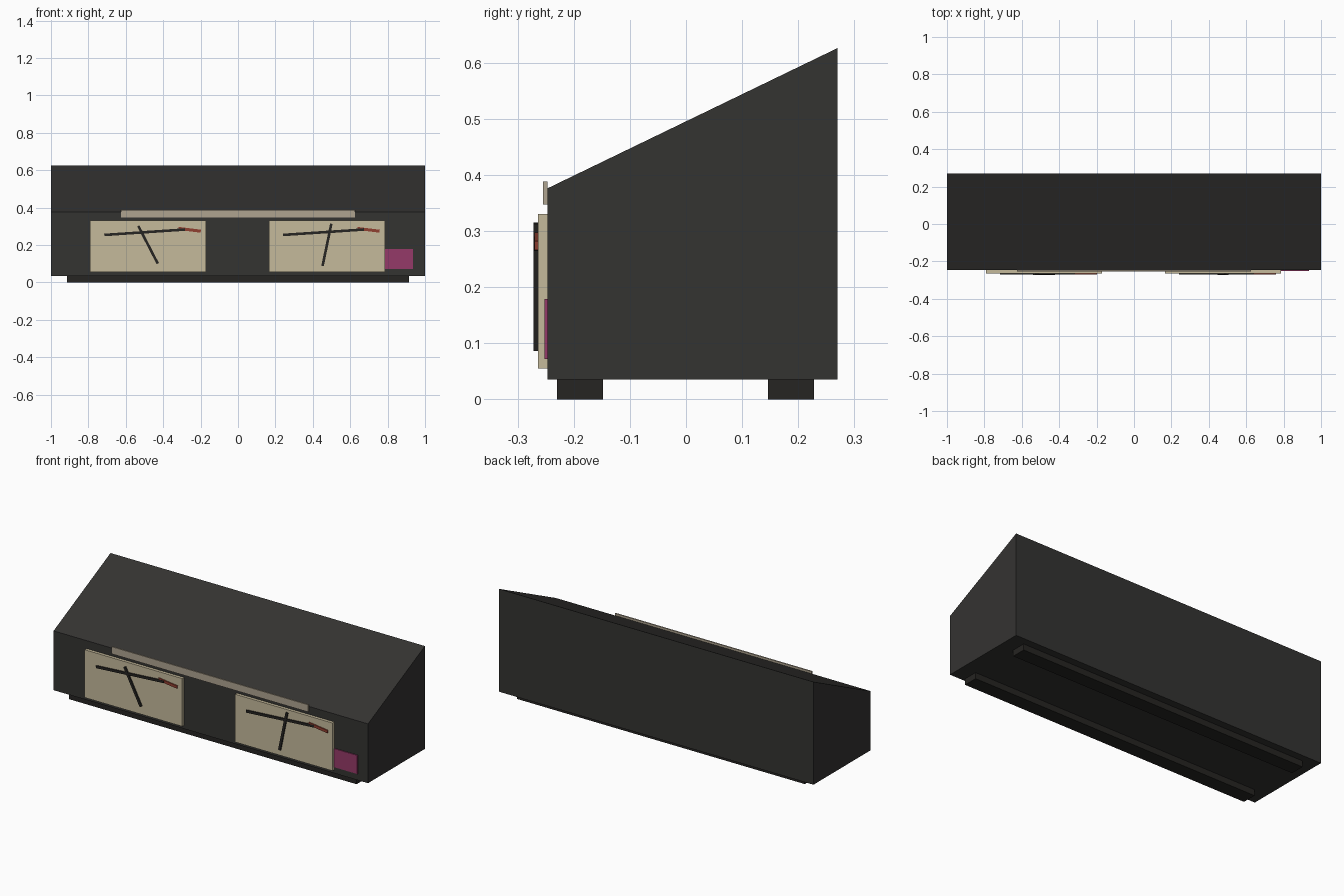
import bpy, bmesh, math

if "Cube" in bpy.data.objects:
    bpy.data.objects.remove(bpy.data.objects["Cube"])


def material(name, rgb):
    m = bpy.data.materials.new(name)
    m.diffuse_color = (*rgb, 1)
    m.use_nodes = True
    m.node_tree.nodes["Principled BSDF"].inputs["Base Color"].default_value = m.diffuse_color
    return m


CHARCOAL = material("charcoal", (0.034, 0.033, 0.031))
BLACK = material("black", (0.019, 0.018, 0.016))
CREAM = material("cream", (0.56, 0.49, 0.33))
TAN = material("tan", (0.43, 0.37, 0.28))
MAGENTA = material("magenta", (0.30, 0.042, 0.14))
RED = material("red", (0.28, 0.05, 0.03))


def finish(name, bm, mat):
    bmesh.ops.recalc_face_normals(bm, faces=bm.faces)
    me = bpy.data.meshes.new(name)
    bm.to_mesh(me)
    bm.free()
    me.materials.append(mat)
    ob = bpy.data.objects.new(name, me)
    bpy.context.collection.objects.link(ob)
    return ob


def box(name, x, y, z, mat):
    bm = bmesh.new()
    bmesh.ops.create_cube(bm, size=1)
    for v in bm.verts:
        v.co = [sum(r) / 2 + c * (r[1] - r[0]) for c, r in zip(v.co, (x, y, z))]
    return finish(name, bm, mat)


def bar(name, a, b, width, y, mat):
    """Thin flat bar on the front, running from a to b in (x, z)."""
    dx, dz = b[0] - a[0], b[1] - a[1]
    length = math.hypot(dx, dz)
    ob = box(name, (-length / 2, length / 2), (y[0] - y[1], 0), (-width / 2, width / 2), mat)
    ob.location = ((a[0] + b[0]) / 2, y[1], (a[1] + b[1]) / 2)
    ob.rotation_euler.y = -math.atan2(dz, dx)
    return ob


# Wedge-shaped cabinet: side profile extruded across x
bm = bmesh.new()
profile = [(-0.247, 0.035), (0.27, 0.035), (0.27, 0.626), (-0.247, 0.376)]
face = bm.faces.new([bm.verts.new((-1, y, z)) for y, z in profile])
ext = bmesh.ops.extrude_face_region(bm, geom=[face])
bmesh.ops.translate(bm, vec=(2, 0, 0),
                    verts=[g for g in ext["geom"] if isinstance(g, bmesh.types.BMVert)])
finish("cabinet", bm, CHARCOAL)

# Long foot rails
for name, y in (("front_foot_rail", (-0.23, -0.148)), ("back_foot_rail", (0.146, 0.228))):
    box(name, (-0.915, 0.915), y, (0, 0.035), BLACK)

# Trim strip and magenta label
box("trim_strip", (-0.625, 0.625), (-0.255, -0.247), (0.347, 0.388), TAN)
box("label_patch", (0.787, 0.935), (-0.252, -0.247), (0.072, 0.179), MAGENTA)

# Two meters: plate, scale line, red end mark and needle
for side, cx, top, bottom in (("left", -0.48, (-0.053, 0.302), (0.051, 0.101)),
                              ("right", 0.476, (0.023, 0.314), (-0.024, 0.088))):
    box(side + "_meter_plate", (cx - 0.31, cx + 0.31), (-0.264, -0.247), (0.055, 0.33), CREAM)
    bar(side + "_scale_line", (cx - 0.235, 0.254), (cx + 0.197, 0.283), 0.014,
        (-0.271, -0.264), BLACK)
    bar(side + "_red_mark", (cx + 0.162, 0.289), (cx + 0.281, 0.274), 0.016,
        (-0.27, -0.264), RED)
    bar(side + "_needle", (cx + top[0], top[1]), (cx + bottom[0], bottom[1]), 0.014,
        (-0.272, -0.264), BLACK)
